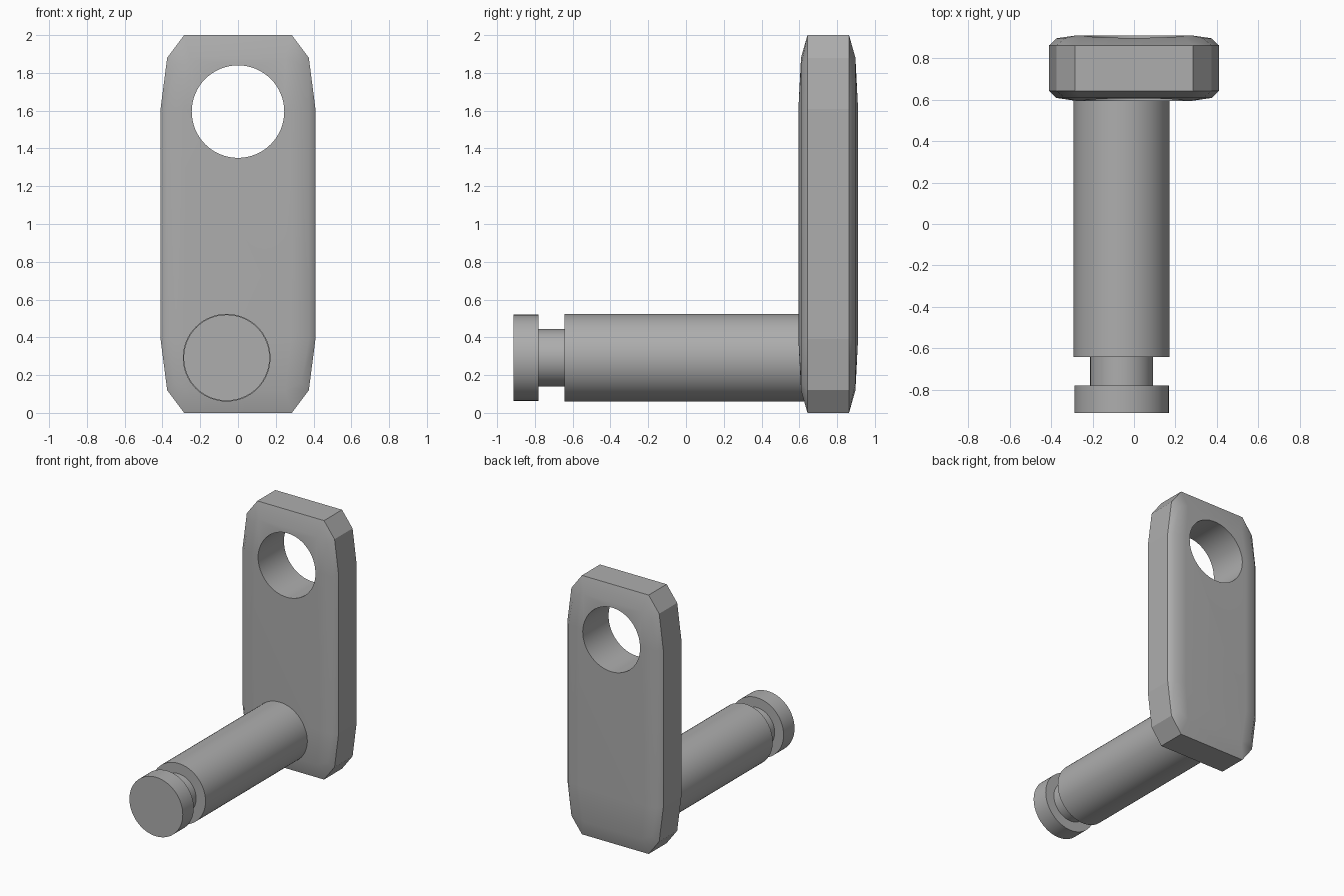
import bpy, bmesh, math
from mathutils import Matrix

cube = bpy.data.objects.get("Cube")
if cube:
    bpy.data.objects.remove(cube, do_unlink=True)

GREY = (0.42, 0.42, 0.42, 1)
metal = bpy.data.materials.new("plain grey")
metal.use_nodes = True
metal.diffuse_color = GREY
metal.node_tree.nodes["Principled BSDF"].inputs["Base Color"].default_value = GREY

MID_Y, HOLE_Z, HOLE_R = 0.753, 1.595, 0.245
SMOOTH = math.radians(40)


def add_object(name, bm):
    bmesh.ops.remove_doubles(bm, verts=bm.verts, dist=0.0005)
    bmesh.ops.recalc_face_normals(bm, faces=bm.faces)
    mesh = bpy.data.meshes.new(name)
    bm.to_mesh(mesh)
    bm.free()
    mesh.materials.append(metal)
    obj = bpy.data.objects.new(name, mesh)
    bpy.context.collection.objects.link(obj)
    return obj


def activate(obj):
    bpy.ops.object.select_all(action='DESELECT')
    obj.select_set(True)
    bpy.context.view_layer.objects.active = obj


def outline(quarter):
    """Mirror a quarter outline (x, height from the plate centre) into a full loop."""
    back = quarter[::-1]
    return ([(x, -z) for x, z in quarter] + [(x, z) for x, z in back]
            + [(-x, z) for x, z in quarter] + [(-x, -z) for x, z in back])


# Link plate: domed rings from the front face, around the rim, to the back face
rim = outline([(0.285, 1.0), (0.375, 0.88), (0.41, 0.61)])
shoulder = outline([(0.25, 0.88), (0.335, 0.84), (0.375, 0.61)])
crown = outline([(0.28, 0.61)] * 3)
layers = [(crown, -0.158), (shoulder, -0.144), (rim, -0.11),
          (rim, 0.11), (shoulder, 0.144), (crown, 0.158)]
bm = bmesh.new()
rings = [[bm.verts.new((x, MID_Y + y, 1 + z)) for x, z in loop] for loop, y in layers]
for a, b in zip(rings, rings[1:]):
    for i in range(len(a)):
        j = (i + 1) % len(a)
        bm.faces.new((a[i], a[j], b[j], b[i]))
bm.faces.new(rings[0])
bm.faces.new(rings[-1])
plate = add_object("link_plate", bm)

# Round eye through the plate
bm = bmesh.new()
place = Matrix.Translation((0, MID_Y, HOLE_Z)) @ Matrix.Rotation(math.pi / 2, 4, 'X')
bmesh.ops.create_cone(bm, cap_ends=True, segments=64, radius1=HOLE_R,
                      radius2=HOLE_R, depth=1, matrix=place)
cutter = add_object("eye_cutter", bm)
cutter.hide_render = True
cut = plate.modifiers.new("eye", 'BOOLEAN')
cut.object = cutter
cut.operation = 'DIFFERENCE'
cut.solver = 'EXACT'
activate(plate)
bpy.ops.object.modifier_apply(modifier=cut.name)
bpy.data.objects.remove(cutter, do_unlink=True)
bpy.ops.object.shade_smooth_by_angle(angle=SMOOTH)

# Crisp rim corners
for edge in plate.data.edges:
    a, b = (plate.data.vertices[i].co for i in edge.vertices)
    if abs(a.x) > 0.27 and abs(a.y - b.y) > 0.2:
        edge.use_edge_sharp = True
weighted = plate.modifiers.new("even shading", 'WEIGHTED_NORMAL')
weighted.keep_sharp = True

# Grooved pin: turned profile of (radius, y)
profile = [(0, -0.914), (0.228, -0.914), (0.228, -0.78), (0.152, -0.78),
           (0.152, -0.642), (0.232, -0.642), (0.232, 0.66), (0, 0.66)]
bm = bmesh.new()
points = [bm.verts.new((r, y, 0)) for r, y in profile]
edges = [bm.edges.new(pair) for pair in zip(points, points[1:])]
bmesh.ops.spin(bm, geom=points + edges, cent=(0, 0, 0), axis=(0, 1, 0),
               angle=2 * math.pi, steps=64)
bmesh.ops.translate(bm, verts=bm.verts, vec=(-0.06, 0, 0.292))
pin = add_object("grooved_pin", bm)
activate(pin)
bpy.ops.object.shade_smooth_by_angle(angle=SMOOTH)
